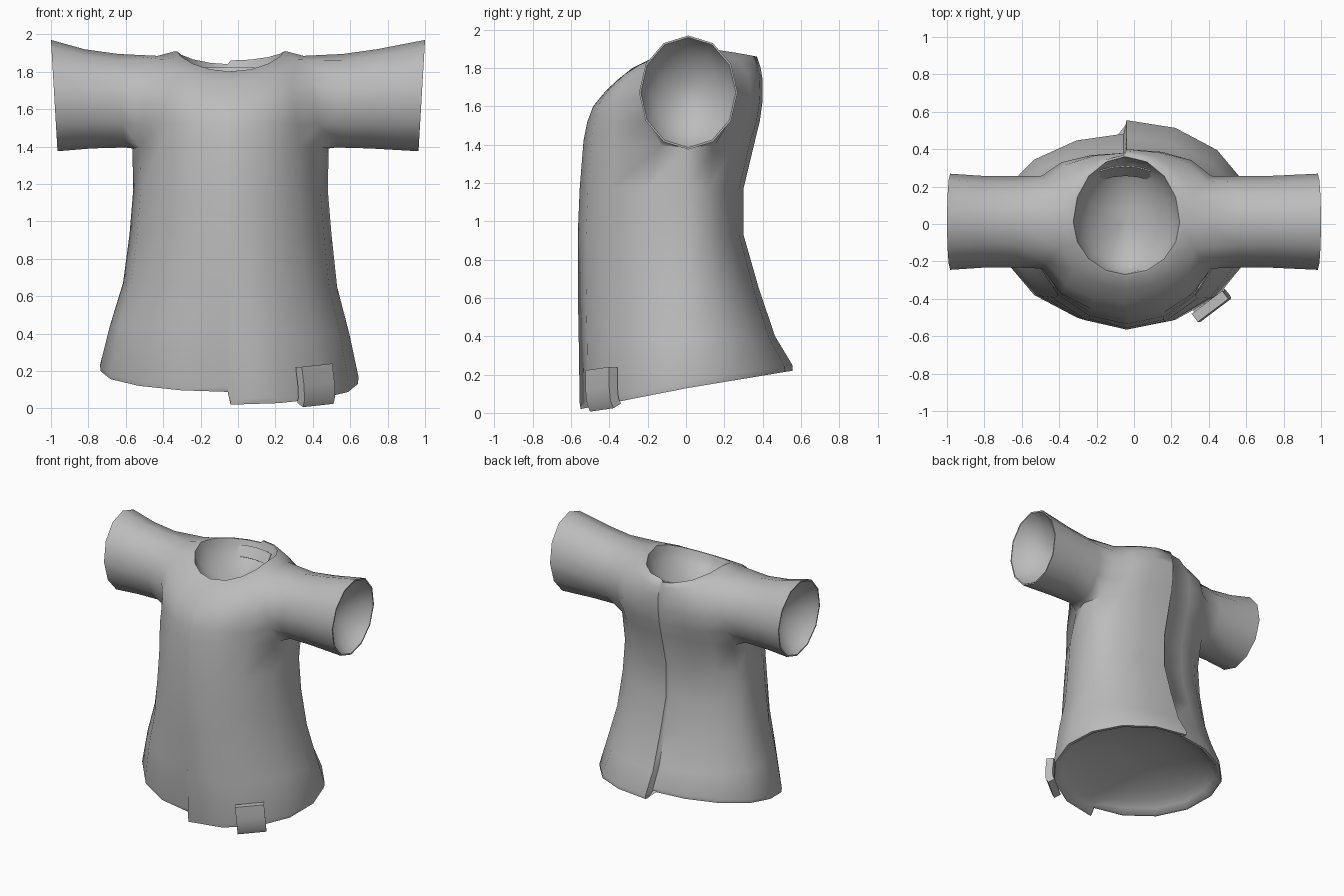
import bpy, bmesh, math
from mathutils import Matrix, Vector

if "Cube" in bpy.data.objects:
    bpy.data.objects.remove(bpy.data.objects["Cube"])

SEAM_X = -0.04      # front and back seam line
COLS = 8            # columns around each half of the body

fabric = bpy.data.materials.new("grey_fabric")
fabric.diffuse_color = (0.5, 0.5, 0.5, 1)
fabric.use_nodes = True
fabric.node_tree.nodes["Principled BSDF"].inputs["Base Color"].default_value = fabric.diffuse_color

# Body rings: half width, side z, front y, front z, back y, back z
RINGS = [
    (0.68, 0.13, -0.55, 0.02, 0.555, 0.22),
    (0.685, 0.165, -0.555, 0.05, 0.555, 0.25),
    (0.635, 0.40, -0.56, 0.38, 0.465, 0.40),
    (0.57, 0.65, -0.565, 0.65, 0.38, 0.65),
    (0.54, 0.93, -0.565, 0.93, 0.30, 0.93),
    (0.52, 1.17, -0.555, 1.17, 0.30, 1.17),
    (0.525, 1.39, -0.535, 1.42, 0.36, 1.42),
    (0.51, 1.52, -0.515, 1.52, 0.385, 1.52),
    (0.49, 1.65, -0.485, 1.60, 0.40, 1.63),
    (0.46, 1.775, -0.42, 1.68, 0.40, 1.74),
    (0.39, 1.885, -0.35, 1.745, 0.39, 1.80),
    (0.295, 1.91, -0.28, 1.80, 0.37, 1.86),
]
HEIGHT_POWER = {0: 1.0, 1: 1.0, 11: 1.4}    # how height bends round a ring
# Armhole half depth on each ring that it cuts through
ARMHOLE = {6: 0.14, 7: 0.215, 8: 0.248, 9: 0.22, 10: 0.14}
ARM_LOW, ARM_HIGH = 6, 10
# Sleeve rings: distance from centre, y radius, bottom z, top z
SLEEVE = [(0.60, 0.245, 1.395, 1.895), (0.78, 0.245, 1.39, 1.92),
          (1.0, 0.257, 1.375, 1.97)]


def finish(name, bm, thickness=0.0):
    mesh = bpy.data.meshes.new(name)
    bm.to_mesh(mesh)
    bm.free()
    obj = bpy.data.objects.new(name, mesh)
    bpy.context.collection.objects.link(obj)
    mesh.materials.append(fabric)
    bpy.ops.object.select_all(action='DESELECT')
    obj.select_set(True)
    bpy.context.view_layer.objects.active = obj
    if thickness:
        mod = obj.modifiers.new("cloth", 'SOLIDIFY')
        mod.thickness, mod.offset = thickness, 0
        bpy.ops.object.modifier_apply(modifier=mod.name)
    bpy.ops.object.shade_smooth_by_angle(angle=math.radians(55))
    return obj


def body_ring(i, side):
    """Half a ring, from the front seam to the back seam."""
    hw, sz, fy, fz, by, bz = RINGS[i]
    if side < 0:                # this half hangs slightly higher and closer
        lift = max(0.0, 0.08 * (1 - sz / 0.9))
        sz, fz, bz = sz + lift, fz + lift, bz + lift * 0.5
        if i < 11:
            by -= 0.02 + lift * 0.8
            fy += 0.004 + lift * 0.15
        else:
            bz -= 0.02
        hw += lift * 0.2
    points = []
    for j in range(COLS + 1):
        a = math.pi * (j / COLS - 0.5)
        s = math.sin(a)
        ye, ze = (by, bz) if s > 0 else (fy, fz)
        reach = ye - 0.01
        y = reach * abs(s)
        if i in ARMHOLE:        # boxier chest that meets the sleeve
            t = ARMHOLE[i]
            power = math.log(t / abs(reach)) / math.log(math.sin(math.pi / COLS))
            y = reach * abs(s) ** min(power, 1.0)
            if abs(j - COLS // 2) == 1:
                y = math.copysign(t, s)
        x = SEAM_X + side * hw * math.cos(a)
        if side < 0 and j in (0, COLS):
            x -= 0.015
        points.append((x, 0.01 + y, sz + (ze - sz) * abs(s) ** HEIGHT_POWER.get(i, 2.0)))
    return points


def join(bm, low, high):
    n = len(low)
    for k in range(n):
        m = (k + 1) % n
        bm.faces.new((low[k], low[m], high[m], high[k]))


def lining(bm, loop, direction, depth):
    """Thin lip and a shallow rounded hollow closing an opening."""
    n = len(loop)
    c = sum((v.co for v in loop), Vector()) / n
    arms = [(v.co - c) * 0.965 for v in loop]
    for degrees in (0, 12, 25, 38, 52, 66, 79):
        a = math.radians(degrees)
        ring = [bm.verts.new(c + p * math.cos(a) + direction * depth * math.sin(a))
                for p in arms]
        join(bm, loop, ring)
        loop = ring
        arms = [arms[k] * 0.6 + (arms[k - 1] + arms[(k + 1) % n]) * 0.2 for k in range(n)]
    tip = bm.verts.new(c + direction * depth)
    for k in range(n):
        bm.faces.new((loop[k], loop[(k + 1) % n], tip))


# Shirt body
bm = bmesh.new()
grid = [[bm.verts.new(p) for p in body_ring(i, 1) + body_ring(i, -1)[::-1]]
        for i in range(len(RINGS))]
N = len(grid[0])
ARMS = {COLS // 2: 1, COLS + 1 + COLS // 2: -1}
for i in range(len(grid) - 1):
    for j in range(N):
        if ARM_LOW <= i < ARM_HIGH and any(m - 1 <= j <= m for m in ARMS):
            continue
        m = (j + 1) % N
        bm.faces.new((grid[i][j], grid[i][m], grid[i + 1][m], grid[i + 1][j]))

# Sleeves grown from the armholes
for mid, side in ARMS.items():
    rows = range(ARM_LOW, ARM_HIGH + 1)
    loop = [grid[ARM_LOW][mid]] + [grid[i][mid + 1] for i in rows]
    loop += [grid[ARM_HIGH][mid]] + [grid[i][mid - 1] for i in reversed(rows)]
    n = len(loop)
    for x, ry, z0, z1 in SLEEVE:
        ring = []
        for k in range(n):
            a = 2 * math.pi * k / n
            px = side * (x - 0.0175 * (1 + math.cos(a))) + (SEAM_X if x < 0.9 else 0)
            ring.append(bm.verts.new((px, 0.012 + side * ry * math.sin(a),
                                      (z0 + z1) / 2 - (z1 - z0) / 2 * math.cos(a))))
        join(bm, loop, ring)
        loop = ring
    lining(bm, loop, Vector((-side, 0, 0)), 0.18)

# Neck and hem openings
lining(bm, grid[-1], Vector((0, 0, -1)), 0.2)
lining(bm, grid[0][::-1], Vector((0, 0, 1)), 0.16)
bmesh.ops.delete(bm, geom=[v for v in bm.verts if not v.link_faces], context='VERTS')
finish("shirt", bm)


def strip(name, profile, width, arc, matrix, thickness):
    """Strip along x from a (y, z) profile, bowed by arc at its middle."""
    bm = bmesh.new()
    steps = 4
    rows = []
    for y, z in profile:
        rows.append([bm.verts.new(matrix @ Vector(
            (width * (t / steps - 0.5), y + arc * (1 - (2 * t / steps - 1) ** 2), z)))
            for t in range(steps + 1)])
    for a, b in zip(rows, rows[1:]):
        for t in range(steps):
            bm.faces.new((a[t], a[t + 1], b[t + 1], b[t]))
    return finish(name, bm, thickness)


# Thick tab over the front hem, curling under at the bottom
tab_place = (Matrix.Translation((0.42, -0.425, 0.0)) @ Matrix.Rotation(math.radians(37), 4, 'Z')
             @ Matrix.Rotation(math.radians(-5), 4, 'Y'))
strip("hem_tab", [(-0.004, 0.23), (-0.012, 0.13), (-0.008, 0.06), (0.008, 0.028)],
      0.205, 0.0, tab_place, 0.055)

# Label inside the back of the neck
strip("neck_label", [(0.285, 1.82), (0.235, 1.75)], 0.27, 0.025,
      Matrix.Translation((-0.047, 0, 0)), 0.008)
